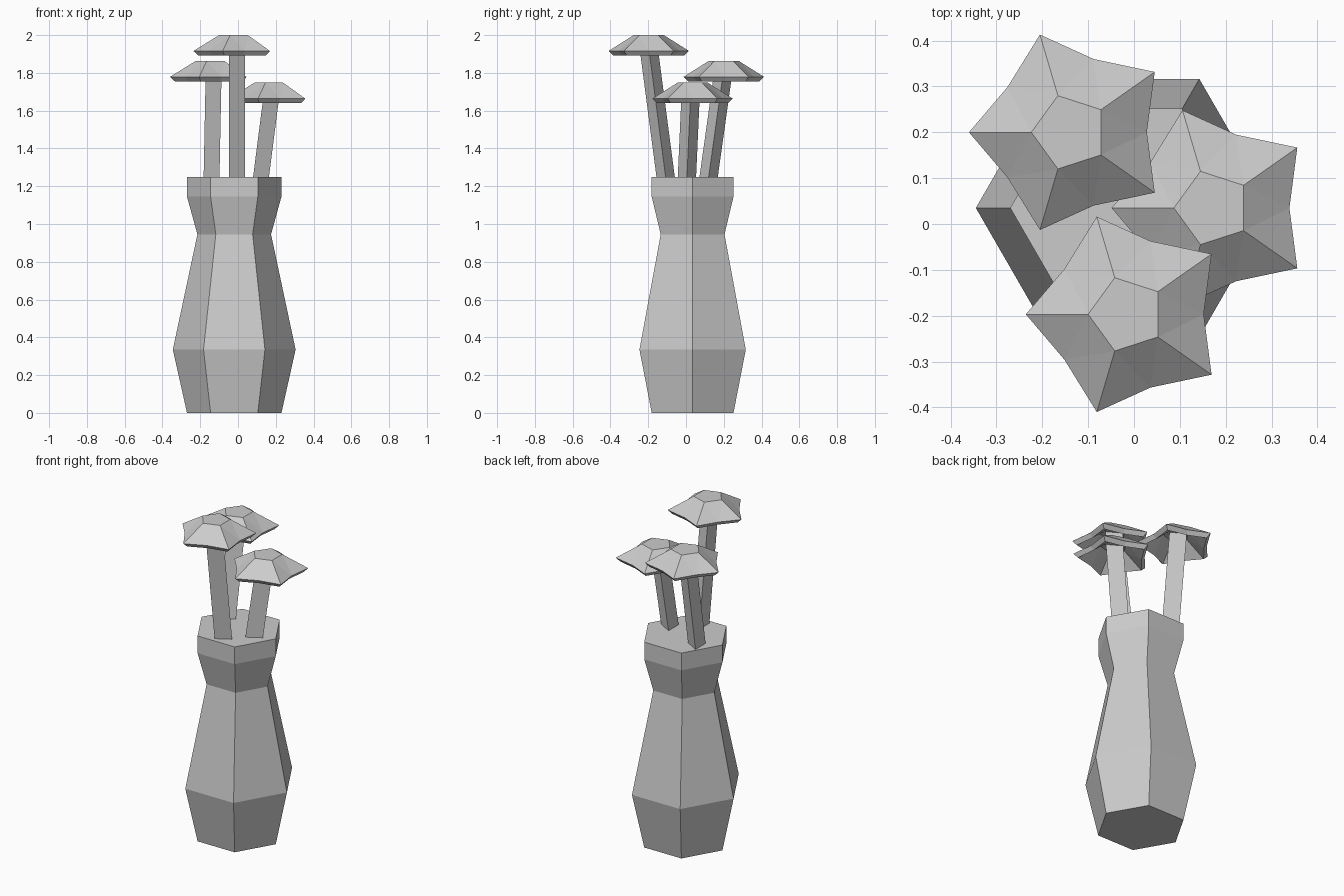
import bpy
import bmesh
from math import cos, sin, pi

if "Cube" in bpy.data.objects:
    bpy.data.objects.remove(bpy.data.objects["Cube"], do_unlink=True)

grey = bpy.data.materials.new("light grey")
grey.use_nodes = True
grey.diffuse_color = (0.6, 0.6, 0.6, 1)
grey.node_tree.nodes["Principled BSDF"].inputs["Base Color"].default_value = (0.6, 0.6, 0.6, 1)


def finish(name, bm):
    bmesh.ops.recalc_face_normals(bm, faces=bm.faces)
    mesh = bpy.data.meshes.new(name)
    bm.to_mesh(mesh)
    bm.free()
    mesh.materials.append(grey)
    obj = bpy.data.objects.new(name, mesh)
    bpy.context.collection.objects.link(obj)


def ring(bm, x, y, z, radius, sides, start=0.0):
    angles = [start + 2 * pi * i / sides for i in range(sides)]
    return [bm.verts.new((x + radius * cos(a), y + radius * sin(a), z)) for a in angles]


def bridge(bm, a, b):
    n = len(a)
    for i in range(n):
        j = (i + 1) % n
        bm.faces.new((a[i], a[j], b[j], b[i]))


def loft(name, sections, sides):
    """Closed solid through (x, y, z, radius) sections."""
    bm = bmesh.new()
    rings = [ring(bm, *s, sides) for s in sections]
    for a, b in zip(rings, rings[1:]):
        bridge(bm, a, b)
    bm.faces.new(rings[0])
    bm.faces.new(rings[-1])
    finish(name, bm)


def roof(bm, x, y, z_top, z_rim, top_r, point_r, notch_r):
    """Flat pentagon with slopes down to a five-pointed rim; returns the rim."""
    top = ring(bm, x - 0.004, y, z_top, top_r, 5, pi)
    points = ring(bm, x, y, z_rim, point_r, 5, pi)
    notches = ring(bm, x - 0.004, y, z_rim, notch_r, 5, pi * 1.2)
    bm.faces.new(top)
    for i in range(5):
        j = (i + 1) % 5
        bm.faces.new((top[i], points[i], notches[i]))
        bm.faces.new((top[i], notches[i], top[j]))
        bm.faces.new((top[j], notches[i], points[j]))
    return [v for pair in zip(points, notches) for v in pair]


def flower(name, x, y, z):
    """Hollow umbrella-like star."""
    bm = bmesh.new()
    outer = roof(bm, x, y, z, z - 0.084, 0.084, 0.224, 0.168)
    inner = roof(bm, x, y, z - 0.03, z - 0.108, 0.073, 0.198, 0.15)
    bridge(bm, outer, inner)
    finish(name, bm)


# Six-sided vase: height and radius of each section
profile = [(0, 0.25), (0.335, 0.325), (0.945, 0.195), (1.145, 0.25), (1.25, 0.25)]
loft("vase", [(-0.02, 0.035, z, r) for z, r in profile], 6)

# Leaning three-sided stems with flowers: stem foot, lean per unit height, flower centre
plants = [
    ("front", (-0.02, -0.108), (0.0, -0.131), (-0.012, -0.197, 2.0)),
    ("back", (-0.154, 0.12), (0.02, 0.14), (-0.136, 0.2, 1.863)),
    ("left", (0.108, 0.005), (0.128, 0.045), (0.175, 0.035, 1.748)),
]
for name, foot, lean, head in plants:
    ends = []
    for z in (1.2, head[2] - 0.02):
        h = z - 1.25
        ends.append((foot[0] + lean[0] * h, foot[1] + lean[1] * h, z, 0.056))
    loft(name + "_stem", ends, 3)
    flower(name + "_flower", *head)
